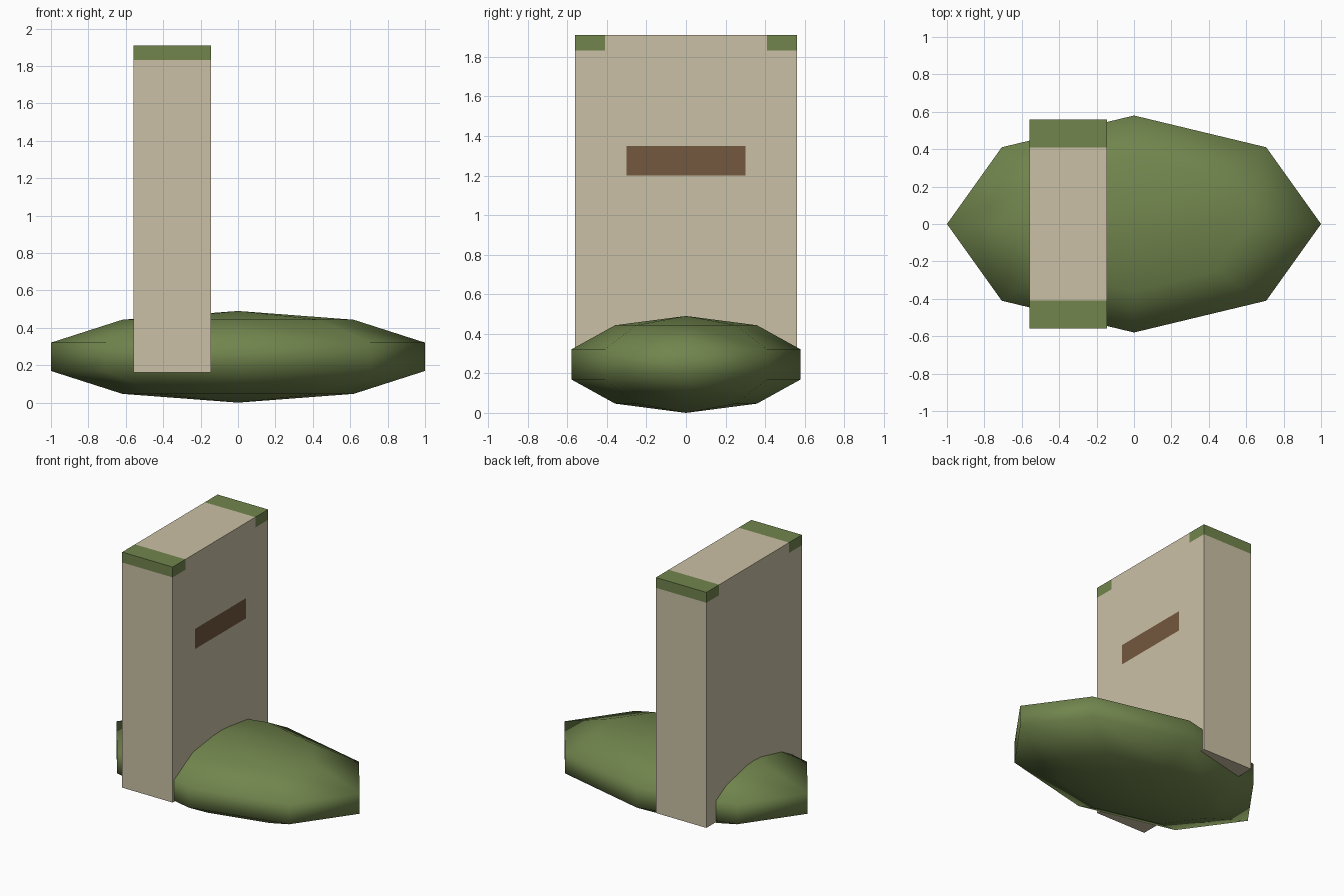
import bpy, bmesh, math
from mathutils import Matrix, Vector

if "Cube" in bpy.data.objects:
    bpy.data.objects.remove(bpy.data.objects["Cube"])


def material(name, rgb):
    m = bpy.data.materials.new(name)
    lin = [((c / 255 + 0.055) / 1.055) ** 2.4 for c in rgb]
    m.diffuse_color = (*lin, 1)
    m.use_nodes = True
    m.node_tree.nodes["Principled BSDF"].inputs["Base Color"].default_value = m.diffuse_color
    return m


green = material("moss green", (113, 133, 77))
beige = material("stone beige", (202, 192, 165))
brown = material("plaque brown", (115, 88, 63))


def finish(bm, name, mats):
    me = bpy.data.meshes.new(name)
    bm.to_mesh(me)
    bm.free()
    for m in mats:
        me.materials.append(m)
    ob = bpy.data.objects.new(name, me)
    bpy.context.collection.objects.link(ob)
    return ob


# Grassy mound: low-poly squashed sphere, smooth shaded
bm = bmesh.new()
k = 1 / math.sin(math.radians(72))  # widest ring sits 72 degrees from the pole
bmesh.ops.create_uvsphere(
    bm, u_segments=8, v_segments=5, radius=1,
    matrix=Matrix.Translation((0, 0, 0.245)) @ Matrix.Diagonal((k, 0.58 * k, 0.245, 1)))
for f in bm.faces:
    f.smooth = True
finish(bm, "grass_mound", [green])

# Upright slab, cut along the borders of its painted areas
x0, x1, half_y, z0, z1 = -0.56, -0.145, 0.56, 0.16, 1.91
moss_y, moss_z = 0.41, 1.833
bm = bmesh.new()
bmesh.ops.create_cube(
    bm, size=1,
    matrix=Matrix.Translation(((x0 + x1) / 2, 0, (z0 + z1) / 2))
    @ Matrix.Diagonal((x1 - x0, 2 * half_y, z1 - z0, 1)))
cuts = [(Vector((0, y, 0)), Vector((0, 1, 0))) for y in (-moss_y, -0.3, 0.3, moss_y)]
cuts += [(Vector((0, 0, z)), Vector((0, 0, 1))) for z in (1.20, 1.35, moss_z)]
for co, no in cuts:
    bmesh.ops.bisect_plane(bm, geom=bm.verts[:] + bm.edges[:] + bm.faces[:],
                           plane_co=co, plane_no=no)
bm.normal_update()
for f in bm.faces:
    c = f.calc_center_median()
    if abs(c.y) > moss_y and c.z > moss_z:
        f.material_index = 1  # mossy top corners
    elif f.normal.x > 0.9 and abs(c.y) < 0.3 and 1.2 < c.z < 1.35:
        f.material_index = 2  # plaque on the +x face
finish(bm, "stone_slab", [beige, green, brown])
